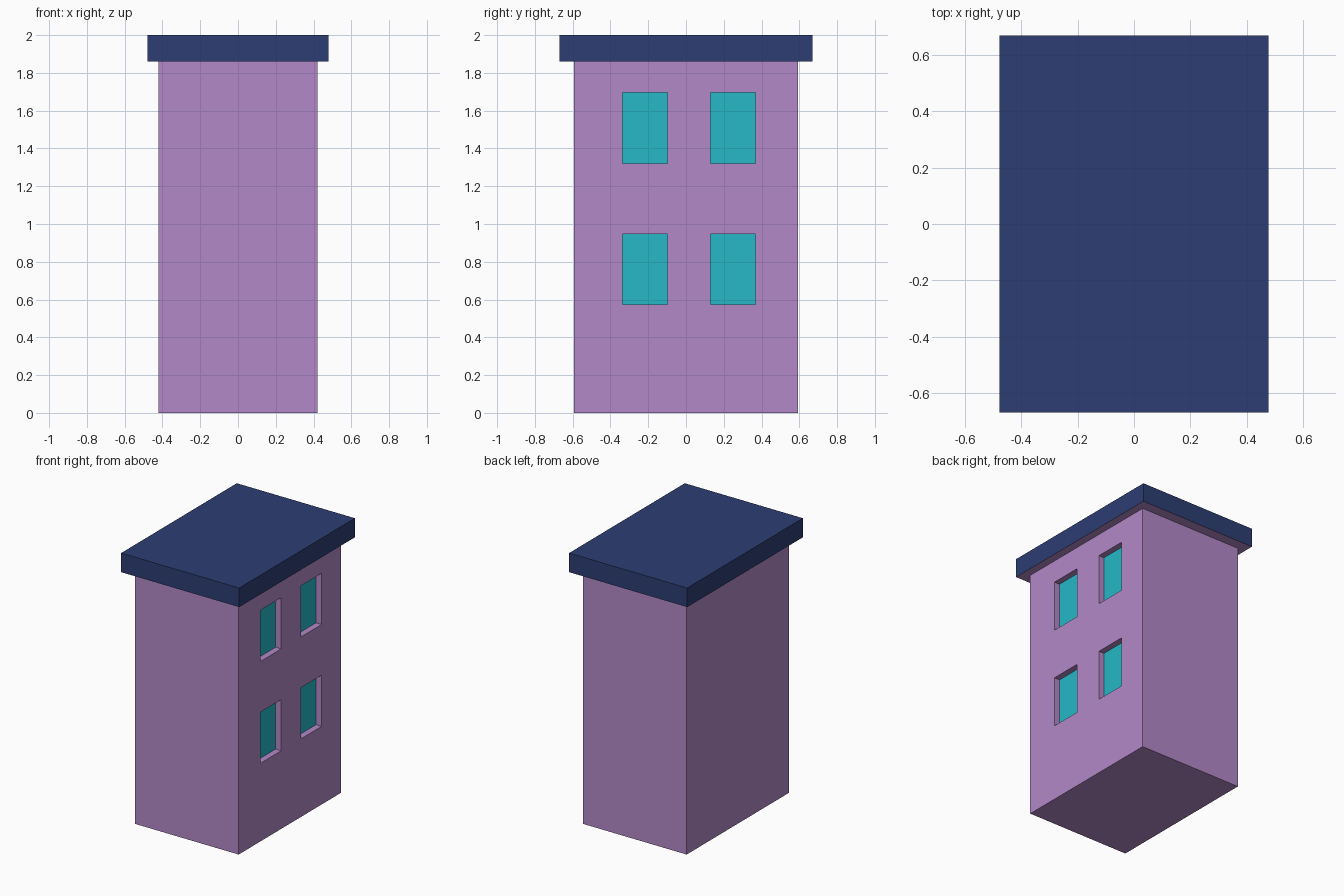
import bpy, bmesh
from mathutils import Vector, Matrix

if "Cube" in bpy.data.objects:
    bpy.data.objects.remove(bpy.data.objects["Cube"])


def material(name, color):
    m = bpy.data.materials.new(name)
    m.diffuse_color = (*color, 1)
    m.use_nodes = True
    m.node_tree.nodes["Principled BSDF"].inputs["Base Color"].default_value = m.diffuse_color
    return m


wall = material("wall_purple", (0.45, 0.25, 0.58))
roof_blue = material("roof_blue", (0.026, 0.047, 0.17))
glass = material("glass_teal", (0.02, 0.48, 0.58))


def box(bm, size, z0):
    sx, sy, sz = size
    bmesh.ops.create_cube(bm, size=1, matrix=Matrix.Translation((0, 0, z0 + sz / 2))
                          @ Matrix.Diagonal((sx, sy, sz, 1)))


def finish(bm, name, mats):
    me = bpy.data.meshes.new(name)
    bmesh.ops.recalc_face_normals(bm, faces=bm.faces)
    bm.to_mesh(me)
    bm.free()
    for m in mats:
        me.materials.append(m)
    ob = bpy.data.objects.new(name, me)
    bpy.context.collection.objects.link(ob)
    return ob


# Tower body with four recessed windows on the right wall
cols = [(-0.337, -0.099), (0.131, 0.369)]
rows = [(0.573, 0.948), (1.32, 1.695)]
bm = bmesh.new()
box(bm, (0.84, 1.184, 1.86), 0)
cuts = [(Vector((0, v, 0)), Vector((0, 1, 0))) for c in cols for v in c]
cuts += [(Vector((0, 0, v)), Vector((0, 0, 1))) for r in rows for v in r]
for co, no in cuts:
    bmesh.ops.bisect_plane(bm, geom=bm.verts[:] + bm.edges[:] + bm.faces[:],
                           plane_co=co, plane_no=no)


def is_window(f):
    c = f.calc_center_median()
    return (c.x > 0.41 and any(a < c.y < b for a, b in cols)
            and any(a < c.z < b for a, b in rows))


bm.normal_update()
panes = bmesh.ops.extrude_discrete_faces(bm, faces=[f for f in bm.faces if is_window(f)])["faces"]
for f in panes:
    f.material_index = 1
    bmesh.ops.translate(bm, verts=f.verts, vec=(-0.045, 0, 0))
finish(bm, "tower_walls", [wall, glass])

# Overhanging flat roof slab, underside in the wall colour
bm = bmesh.new()
box(bm, (0.958, 1.34, 0.14), 1.86)
bm.normal_update()
for f in bm.faces:
    f.material_index = 1 if f.normal.z < -0.5 else 0
finish(bm, "roof_slab", [roof_blue, wall])
